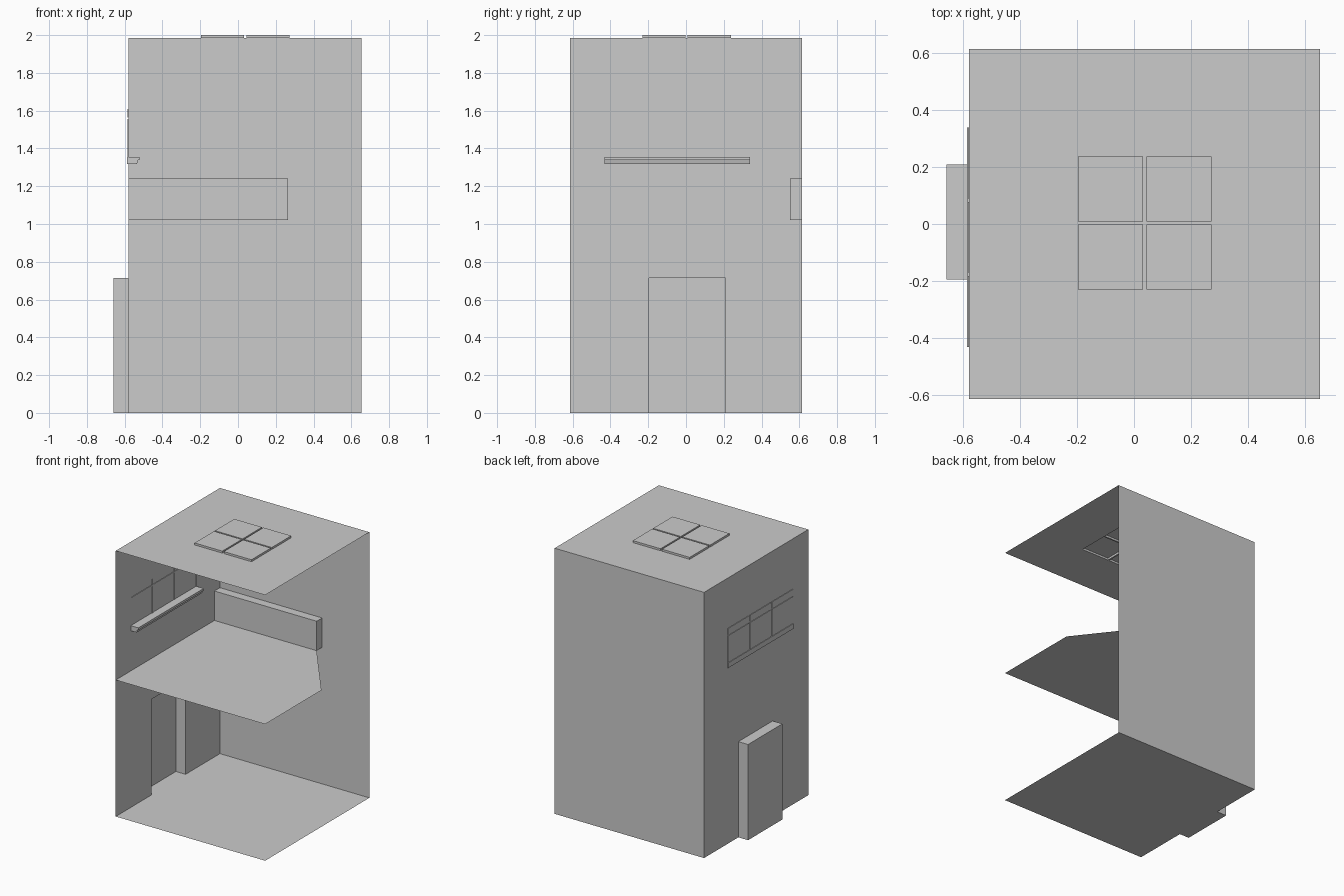
import bpy, bmesh
from mathutils import Vector

if "Cube" in bpy.data.objects:
    bpy.data.objects.remove(bpy.data.objects["Cube"])

X0, X1, Y0, Y1, ROOF, MID = -0.58, 0.655, -0.615, 0.615, 1.985, 1.02


def finish(name, bm):
    mesh = bpy.data.meshes.new(name)
    bm.to_mesh(mesh)
    bm.free()
    obj = bpy.data.objects.new(name, mesh)
    bpy.context.collection.objects.link(obj)
    return obj


def sheet(name, u, v, place, normal, pockets=()):
    """Single-sided sheet with rectangular pockets (u0, u1, v0, v1, depth) pushed outward."""
    us = sorted(set(u) | {a for p in pockets for a in p[0:2]})
    vs = sorted(set(v) | {a for p in pockets for a in p[2:4]})
    bm = bmesh.new()
    grid = [[bm.verts.new(place(a, b)) for b in vs] for a in us]
    groups = [[] for _ in pockets]
    for i in range(len(us) - 1):
        for j in range(len(vs) - 1):
            f = bm.faces.new((grid[i][j], grid[i + 1][j], grid[i + 1][j + 1], grid[i][j + 1]))
            a, b = (us[i] + us[i + 1]) / 2, (vs[j] + vs[j + 1]) / 2
            for g, p in zip(groups, pockets):
                if p[0] < a < p[1] and p[2] < b < p[3]:
                    g.append(f)
    bm.normal_update()
    n = Vector(normal)
    if next(iter(bm.faces)).normal.dot(n) < 0:
        bmesh.ops.reverse_faces(bm, faces=bm.faces[:])
    for g, p in zip(groups, pockets):
        out = bmesh.ops.extrude_face_region(bm, geom=g)["geom"]
        bmesh.ops.translate(bm, vec=n * p[4], verts=[e for e in out if isinstance(e, bmesh.types.BMVert)])
        bmesh.ops.delete(bm, geom=[f for f in g if f.is_valid], context='FACES')
    bmesh.ops.dissolve_limit(bm, angle_limit=0.01, verts=bm.verts[:], edges=bm.edges[:])
    return finish(name, bm)


def prism(name, profile, offset):
    """Closed solid: a profile swept along an offset (zero offset keeps it flat)."""
    bm = bmesh.new()
    f = bm.faces.new([bm.verts.new(p) for p in profile])
    if offset:
        out = bmesh.ops.extrude_face_region(bm, geom=[f])["geom"]
        bmesh.ops.translate(bm, vec=offset, verts=[e for e in out if isinstance(e, bmesh.types.BMVert)])
        if not f.is_valid or len(bm.faces) == len(profile) + 1:
            bmesh.ops.holes_fill(bm, edges=bm.edges[:])
        bmesh.ops.recalc_face_normals(bm, faces=bm.faces[:])
    return finish(name, bm)


# floor and back wall
sheet("floor", (X0, X1), (Y0, Y1), lambda a, b: (a, b, 0), (0, 0, -1))
sheet("back_wall", (X0, X1), (0, ROOF), lambda a, b: (a, Y1, b), (0, 1, 0))

# roof with four raised skylight panes
panes = [(a, a + 0.229, b, b + 0.229, 0.015) for a in (-0.197, 0.044) for b in (-0.231, 0.009)]
sheet("roof", (X0, X1), (Y0, Y1), lambda a, b: (a, b, ROOF), (0, 0, 1), panes)

# side wall with the door alcove and three two-part window panes
pockets = [(-0.195, 0.21, 0, 0.715, 0.08)]
w, gap = 0.249, 0.012
for i in range(3):
    y = -0.432 + i * (w + gap)
    pockets += [(y, y + w, 1.355, 1.555, 0.004), (y, y + w, 1.565, 1.61, 0.004)]
sheet("side_wall", (Y0, Y1), (0, ROOF), lambda a, b: (X0, a, b), (-1, 0, 0), pockets)

# upper floor with the cut stair corner
prism("upper_floor", [(X0, Y0, MID), (X1, Y0, MID), (X1, 0.05, MID), (0.265, 0.55, MID),
                      (0.265, Y1, MID), (X0, Y1, MID)], None)

# low parapet along the back wall
prism("parapet", [(X0, 0.55, MID), (0.265, 0.55, MID), (0.265, 0.55, 1.24), (X0, 0.55, 1.24)],
      (0, Y1 - 0.55, 0))

# window sill with a chamfered inner lip
sill = [(-0.588, 1.317), (-0.535, 1.317), (-0.53, 1.338), (-0.522, 1.338), (-0.522, 1.355), (-0.588, 1.355)]
prism("window_sill", [(x, -0.432, z) for x, z in sill], (0, 0.772, 0))
